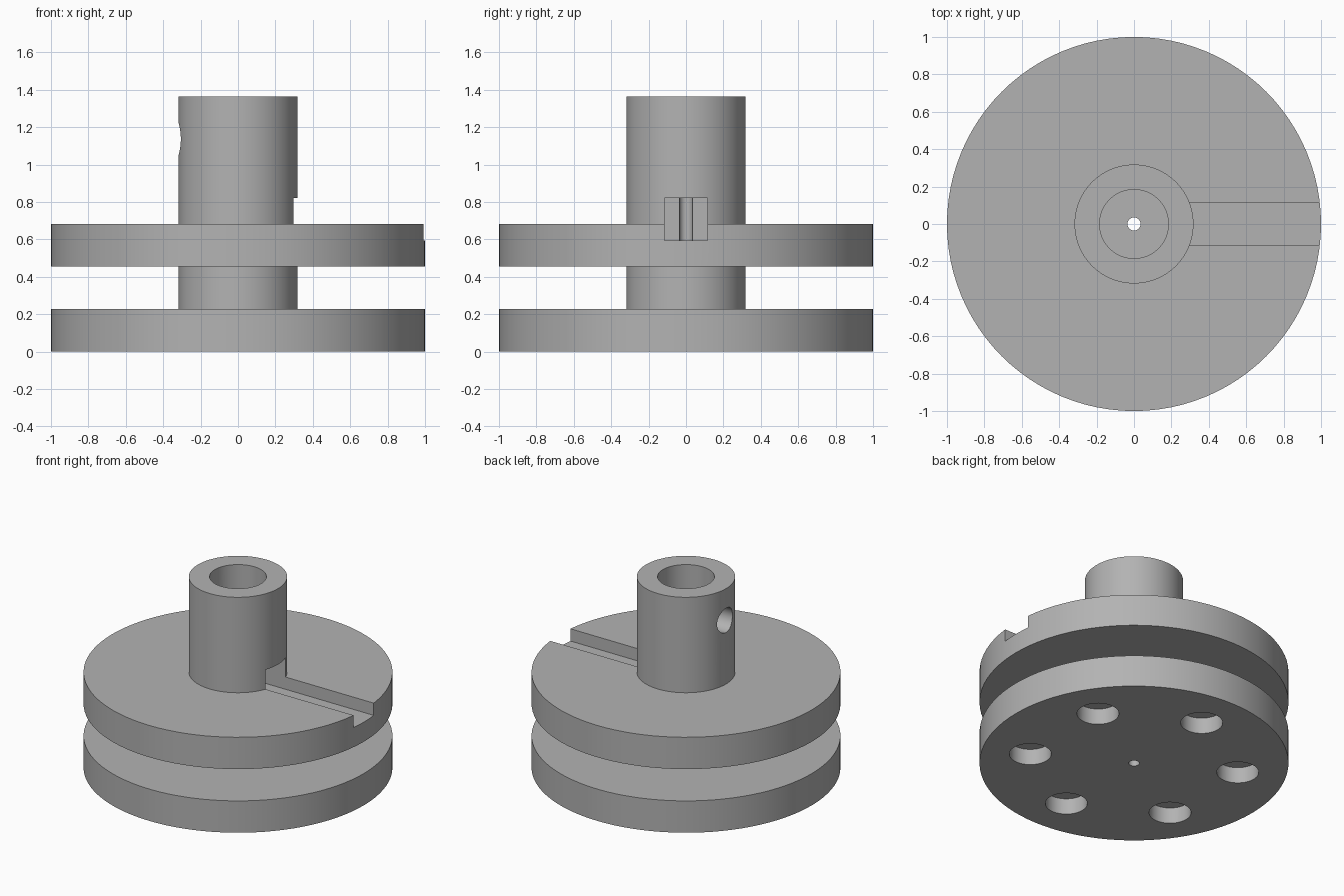
import bpy
import bmesh
from math import cos, sin, pi, radians
from mathutils import Matrix

if "Cube" in bpy.data.objects:
    bpy.data.objects.remove(bpy.data.objects["Cube"], do_unlink=True)

T = 0.2273          # disc thickness, the module all other sizes follow
SHAFT_R = 0.318
SEGMENTS = 96

grey = bpy.data.materials.new("plain grey")
grey.use_nodes = True
colour = (0.45, 0.45, 0.45, 1)
grey.diffuse_color = colour
grey.node_tree.nodes["Principled BSDF"].inputs["Base Color"].default_value = colour


def add_object(name, bm):
    bmesh.ops.recalc_face_normals(bm, faces=bm.faces)
    mesh = bpy.data.meshes.new(name)
    bm.to_mesh(mesh)
    bm.free()
    mesh.materials.append(grey)
    obj = bpy.data.objects.new(name, mesh)
    bpy.context.collection.objects.link(obj)
    return obj


def lathe(name, profile):
    """Revolve a closed (radius, height) profile about z."""
    bm = bmesh.new()
    rings = []
    for i in range(SEGMENTS):
        a = 2 * pi * i / SEGMENTS
        rings.append([bm.verts.new((r * cos(a), r * sin(a), z)) for r, z in profile])
    n = len(profile)
    for i, ring in enumerate(rings):
        nxt = rings[(i + 1) % SEGMENTS]
        for j in range(n):
            k = (j + 1) % n
            bm.faces.new((ring[j], nxt[j], nxt[k], ring[k]))
    return add_object(name, bm)


def cylinder_cutter(name, radius, depth, matrix):
    bm = bmesh.new()
    bmesh.ops.create_cone(bm, cap_ends=True, segments=48, radius1=radius,
                          radius2=radius, depth=depth, matrix=matrix)
    return add_object(name, bm)


def cut(target, cutter):
    cutter.hide_render = True
    mod = target.modifiers.new(cutter.name, 'BOOLEAN')
    mod.operation = 'DIFFERENCE'
    mod.solver = 'EXACT'
    mod.object = cutter
    bpy.ops.object.select_all(action='DESELECT')
    bpy.context.view_layer.objects.active = target
    target.select_set(True)
    bpy.ops.object.modifier_apply(modifier=mod.name)
    bpy.data.objects.remove(cutter, do_unlink=True)


# Two discs on a shaft, with a blind top bore and a pin hole right through
PIN_R, BORE_R = 0.035, 0.184
hub = lathe("double_disc_hub", [
    (PIN_R, 0), (1, 0), (1, T), (SHAFT_R, T), (SHAFT_R, 2 * T), (1, 2 * T),
    (1, 3 * T), (SHAFT_R, 3 * T), (SHAFT_R, 6 * T), (BORE_R, 6 * T),
    (BORE_R, 4 * T), (PIN_R, 4 * T)])

# Radial slot from the axis out through the upper disc
bm = bmesh.new()
bmesh.ops.create_cube(bm, size=1, matrix=Matrix.Translation((0.6, 0, 0.708))
                      @ Matrix.Diagonal((1.2, T, T, 1)))
cut(hub, add_object("slot_cutter", bm))

# Set screw hole into the bore
cut(hub, cylinder_cutter("screw_hole_cutter", 0.087, 0.4,
                         Matrix.Translation((-0.3, 0, 5 * T))
                         @ Matrix.Rotation(pi / 2, 4, 'Y')))

# Six blind pockets in the underside
for i in range(6):
    a = radians(30 + 60 * i)
    cut(hub, cylinder_cutter("pocket_cutter", 0.136, T,
                             Matrix.Translation((3 * T * cos(a), 3 * T * sin(a), 0))))

hub.select_set(True)
bpy.context.view_layer.objects.active = hub
bpy.ops.object.shade_smooth_by_angle(angle=radians(30))
